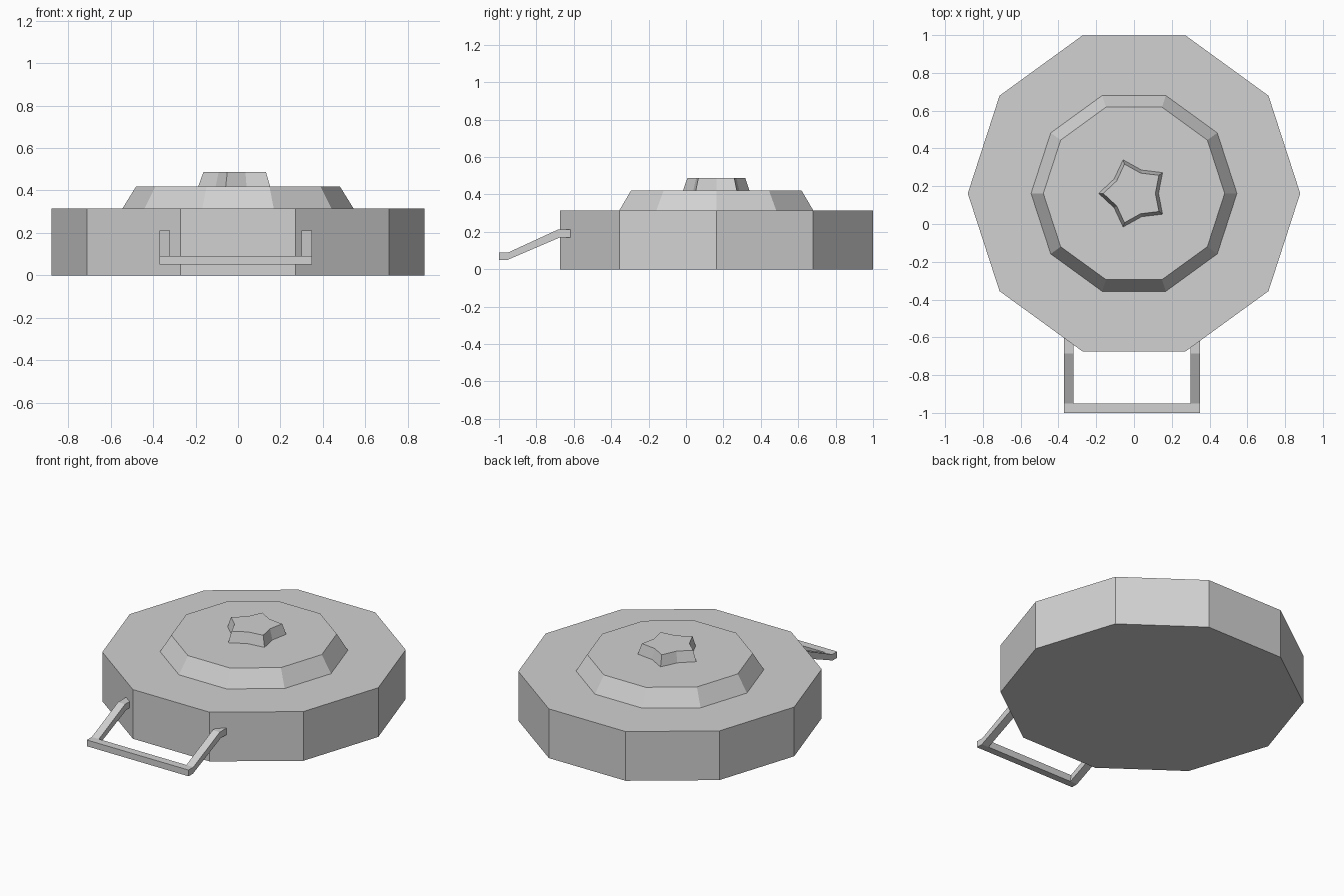
import bpy, bmesh, math

if "Cube" in bpy.data.objects:
    bpy.data.objects.remove(bpy.data.objects["Cube"], do_unlink=True)

grey = bpy.data.materials.new("plain_grey")
grey.use_nodes = True
colour = (0.64, 0.64, 0.64, 1)
grey.diffuse_color = colour
grey.node_tree.nodes["Principled BSDF"].inputs["Base Color"].default_value = colour

CENTRE_Y = 0.162


def finish(name, bm):
    """Turn a bmesh into a flat shaded object."""
    bmesh.ops.recalc_face_normals(bm, faces=bm.faces)
    mesh = bpy.data.meshes.new(name)
    bm.to_mesh(mesh)
    bm.free()
    mesh.materials.append(grey)
    obj = bpy.data.objects.new(name, mesh)
    bpy.context.collection.objects.link(obj)
    return obj


def loft(name, lower, upper):
    """Solid between two rings with equal point counts."""
    bm = bmesh.new()
    a = [bm.verts.new(p) for p in lower]
    b = [bm.verts.new(p) for p in upper]
    bm.faces.new(a)
    bm.faces.new(b)
    for i in range(len(a)):
        j = (i + 1) % len(a)
        bm.faces.new((a[i], a[j], b[j], b[i]))
    return finish(name, bm)


def ring(z, even, odd):
    """Ten points around the axis, alternating between two radii."""
    points = []
    for i in range(10):
        r = odd if i % 2 else even
        t = math.tau * i / 10
        points.append((r * math.cos(t), CENTRE_Y + r * math.sin(t), z))
    return points


# Stacked round casing and the star shaped button
loft("casing", ring(0, 0.88, 0.88), ring(0.315, 0.88, 0.88))
loft("pressure_plate", ring(0.315, 0.545, 0.545), ring(0.42, 0.48, 0.48))
loft("star_button", ring(0.42, 0.13, 0.187), ring(0.487, 0.113, 0.163))

# Bent carrying handle: one side profile for the arms, a bar across the end
arm_profile = [(-0.95, 0.09), (-0.955, 0.05), (-0.675, 0.17),
               (-0.58, 0.17), (-0.58, 0.212), (-0.685, 0.212)]
bar_profile = [(-1, 0.05), (-0.955, 0.05), (-0.95, 0.09), (-1, 0.09)]


def extrude_x(name, profile, x0, x1):
    loft(name, [(x0, y, z) for y, z in profile], [(x1, y, z) for y, z in profile])


extrude_x("handle_arm_right", arm_profile, -0.37, -0.32)
extrude_x("handle_arm_left", arm_profile, 0.3, 0.35)
extrude_x("handle_bar", bar_profile, -0.37, 0.35)
